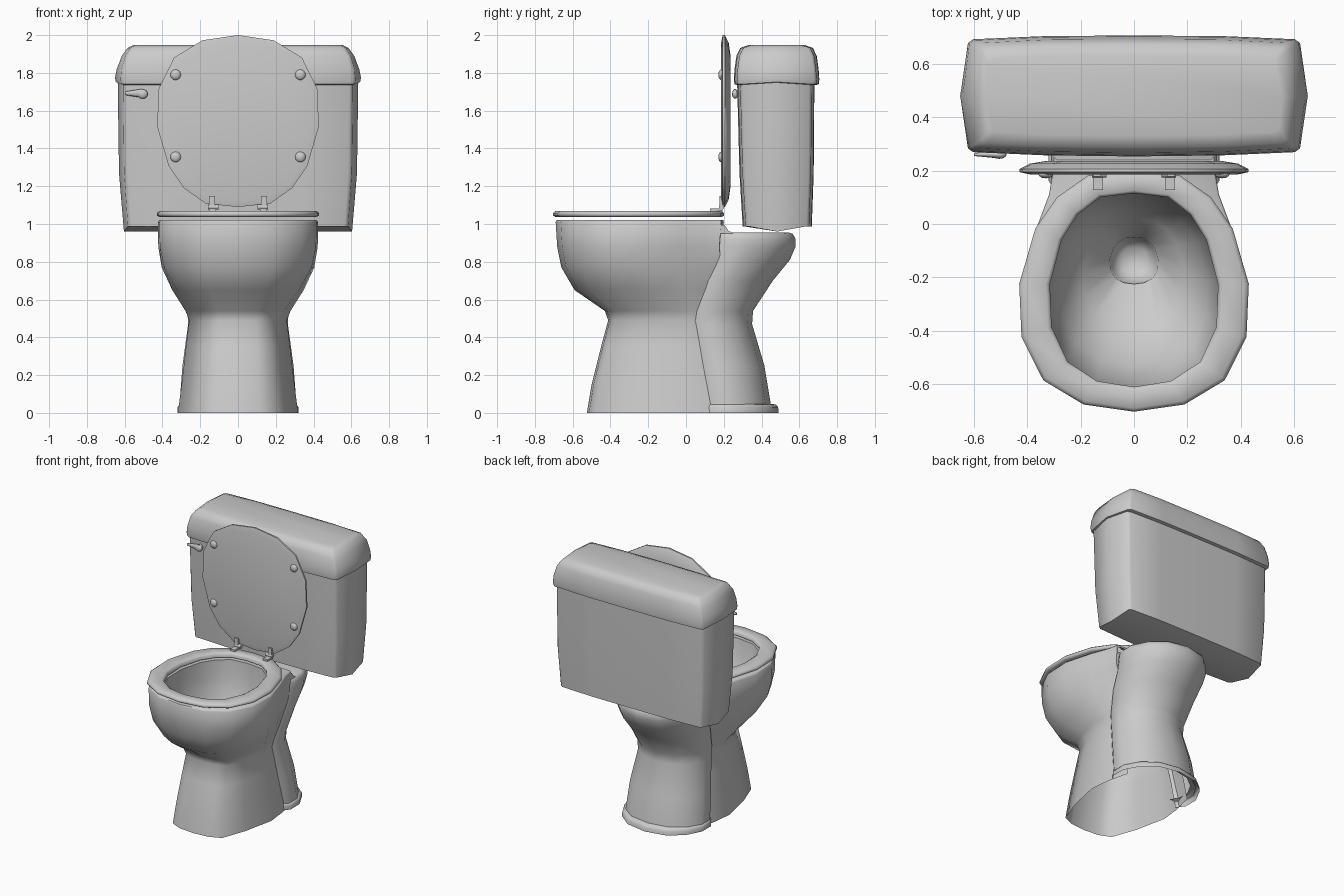
import bpy, bmesh, math
from mathutils import Matrix

cube = bpy.data.objects.get("Cube")
if cube:
    bpy.data.objects.remove(cube, do_unlink=True)

ceramic = bpy.data.materials.new("grey_ceramic")
GREY = (0.6, 0.6, 0.6, 1)
ceramic.use_nodes = True
ceramic.diffuse_color = GREY
ceramic.node_tree.nodes["Principled BSDF"].inputs["Base Color"].default_value = GREY

# Half outlines: x as share of half width, y from front 0 to back 1
EGG = [(0, 0), (.44, .03), (.79, .13), (.98, .31), (1, .53), (.86, .76), (.67, .89), (.4, .98), (0, 1)]
RIM = EGG[:5] + [(.86, .76), (.75, .9), (.72, .985), (0, 1)]
FOOT = [(0, 0), (.36, .012), (.62, .05), (.82, .24), (.97, .48), (.92, .64), (.8, .8), (.45, .95), (0, 1)]
BACK = [(.86, 0), (1, .16), (1, .43), (.82, .71), (.5, .92), (0, 1)]


def outline(half, w, yf, yb, z):
    pts = [(x * w, yf + y * (yb - yf), z) for x, y in half]
    return pts + [(-x, y, z) for x, y, z in reversed(pts) if x > 1e-6]


def mix(t):
    return [(a + (c - a) * t, b + (d - b) * t) for (a, b), (c, d) in zip(RIM, FOOT)]


def finish(name, bm, angle=62):
    bmesh.ops.recalc_face_normals(bm, faces=bm.faces[:])
    me = bpy.data.meshes.new(name)
    bm.to_mesh(me)
    bm.free()
    ob = bpy.data.objects.new(name, me)
    bpy.context.collection.objects.link(ob)
    me.materials.append(ceramic)
    bpy.ops.object.select_all(action='DESELECT')
    ob.select_set(True)
    bpy.context.view_layer.objects.active = ob
    bpy.ops.object.shade_smooth_by_angle(angle=math.radians(angle))
    return ob


def loft(name, rings, closed=True, cap_start=False, cap_end=False, cyclic=False, split=None, drop=None):
    bm = bmesh.new()
    vs = [[bm.verts.new(p) for p in r] for r in rings]
    n = len(vs[0])
    for a, b in zip(vs, vs[1:] + (vs[:1] if cyclic else [])):
        for i in range(n if closed else n - 1):
            j = (i + 1) % n
            bm.faces.new((a[i], a[j], b[j], b[i]))
    for use, r in ((cap_start, vs[0]), (cap_end, vs[-1])):
        if use:
            f = bm.faces.new(r)
            if split:
                bmesh.utils.face_split(f, r[split[0]], r[split[1]])
    if drop:
        gone = [f for f in bm.faces if drop(f.calc_center_median())]
        bmesh.ops.delete(bm, geom=gone, context='FACES')
    return finish(name, bm)


def box(name, centre, size):
    bm = bmesh.new()
    bmesh.ops.create_cube(bm, size=1, matrix=Matrix.Translation(centre) @ Matrix.Diagonal((*size, 1)))
    return finish(name, bm)


def ball(name, centre, size):
    bm = bmesh.new()
    bmesh.ops.create_uvsphere(bm, u_segments=12, v_segments=8, radius=1,
                              matrix=Matrix.Translation(centre) @ Matrix.Diagonal((*size, 1)))
    return finish(name, bm)


def rod(name, centre, axis, r1, r2, length, flat=1):
    bm = bmesh.new()
    turn = Matrix.Rotation(math.pi / 2, 4, axis)
    bmesh.ops.create_cone(bm, cap_ends=True, segments=12, radius1=r1, radius2=r2, depth=length,
                          matrix=Matrix.Translation(centre) @ Matrix.Diagonal((1, flat, 1, 1)) @ turn)
    return finish(name, bm)


# Bowl and pedestal: outside from floor to rim, then inside down to the drain; low back is open to the column
outer = [(1, .328, -.525, .44, 0), (1, .308, -.50, .41, .15), (1, .284, -.45, .35, .35),
         (.95, .266, -.412, .31, .49), (.8, .285, -.43, .28, .54), (.4, .352, -.59, .23, .65),
         (.1, .405, -.66, .2, .77), (0, .422, -.682, .19, .88), (0, .424, -.69, .2, 1.01)]
inner = [(.415, -.685, .198, 1.02), (.315, -.61, .115, 1.02), (.307, -.59, .108, .9), (.275, -.53, .08, .75),
         (.19, -.39, .02, .62), (.09, -.225, -.05, .56), (.083, -.22, -.055, .5), (.05, -.18, -.09, .46)]
rings = [outline(mix(t), *r) for t, *r in outer]
rings += [outline(RIM, *inner[0])] + [outline(EGG, *r) for r in inner[1:]]
loft("bowl_and_pedestal", rings, cap_end=True, drop=lambda c: c.y > .2 and c.z < .45)

# Rear column that carries the tank
column = [(.31, .105, .45, .04), (.294, .072, .415, .25), (.264, .025, .35, .47), (.268, .025, .355, .54),
          (.29, .065, .46, .7), (.303, .12, .55, .81), (.31, .145, .58, .88), (.31, .15, .58, .92),
          (.303, .15, .565, .948), (.29, .15, .54, .956)]
loft("rear_column", [outline(BACK, *r) for r in column], closed=False, cap_end=True)

# Sloped step from the bowl down to the tank shelf
step = [(.3, .14, .25, .95), (.3, .14, .225, .965), (.3, .14, .203, .995)]
loft("shelf_step", [[(-w, a, z), (w, a, z), (w, b, z), (-w, b, z)] for w, a, b, z in step], cap_end=True)

# Foot flange around the back
flange = [(.32, .1, .49, 0), (.32, .1, .488, .03), (.31, .1, .475, .045), (.27, .1, .42, .05)]
loft("foot_flange", [outline(BACK, *r) for r in flange], closed=False)

# Seat ring
seat = [(.415, -.69, .19, 1.037), (.43, -.703, .2, 1.045), (.43, -.703, .2, 1.058), (.415, -.69, .19, 1.07),
        (.33, -.625, .125, 1.07), (.315, -.61, .115, 1.06), (.315, -.61, .115, 1.037)]
loft("seat", [outline(EGG, *r) for r in seat], cyclic=True)

# Raised cover: the same outline stood upright
cover = [(.39, -1.96, -1.125, .186), (.428, -2, -1.09, .194), (.428, -2, -1.09, .206),
         (.39, -1.96, -1.13, .226), (.33, -1.89, -1.2, .236)]
stood = [[(x, h, -y) for x, y, h in outline(EGG, *r)] for r in cover]
loft("seat_cover", stood, cap_start=True, cap_end=True)

# Cover bumpers and hinges
for side, s in (("left", 1), ("right", -1)):
    for level, z in (("upper", 1.79), ("lower", 1.355)):
        ball(f"{level}_{side}_bumper", (s * .33, .187, z), (.028, .016, .028))
    box(f"{side}_hinge_foot", (s * .135, .16, 1.076), (.038, .065, .014))
    box(f"{side}_hinge_upright", (s * .138, .185, 1.112), (.03, .016, .07))
    rod(f"{side}_hinge_pin", (s * .13, .188, 1.09), 'Y', .014, .014, .055)


# Tank: pointed ends with softened corners
def tank_ring(wc, wm, yf, yb, z, dz=0):
    half = [(0, yf, z), (.33, yf + .004, z), (wc - .02, yf + .016, z), (wc, yf + .03, z),
            (wm, (yf + yb) / 2, z + dz),
            (wc, yb - .028, z), (wc - .02, yb - .014, z), (.33, yb - .002, z), (0, yb, z)]
    return half + [(-x, y, h) for x, y, h in reversed(half) if x > 0]


ENDS = (4, 12)
body = [(.583, .604, .3, .666, .988, -.028), (.603, .63, .283, .676, 1.27), (.609, .637, .27, .68, 1.77)]
loft("tank", [tank_ring(*r) for r in body], cap_start=True, cap_end=True, split=ENDS)

top = [(.6, .63, .275, .685, 1.735, .012), (.618, .647, .257, .703, 1.74, .012), (.622, .651, .253, .706, 1.765, .01),
       (.617, .642, .257, .702, 1.82), (.597, .615, .267, .692, 1.89), (.57, .585, .287, .672, 1.932),
       (.545, .555, .33, .63, 1.947)]
loft("tank_lid", [tank_ring(*r) for r in top], cap_start=True, cap_end=True, split=ENDS)

# Flush handle
rod("handle_stem", (-.505, .272, 1.69), 'X', .018, .018, .03)
ball("handle_knob", (-.505, .26, 1.688), (.028, .016, .025))
rod("handle_lever", (-.552, .26, 1.692), 'Y', .009, .024, .095, flat=.6)
